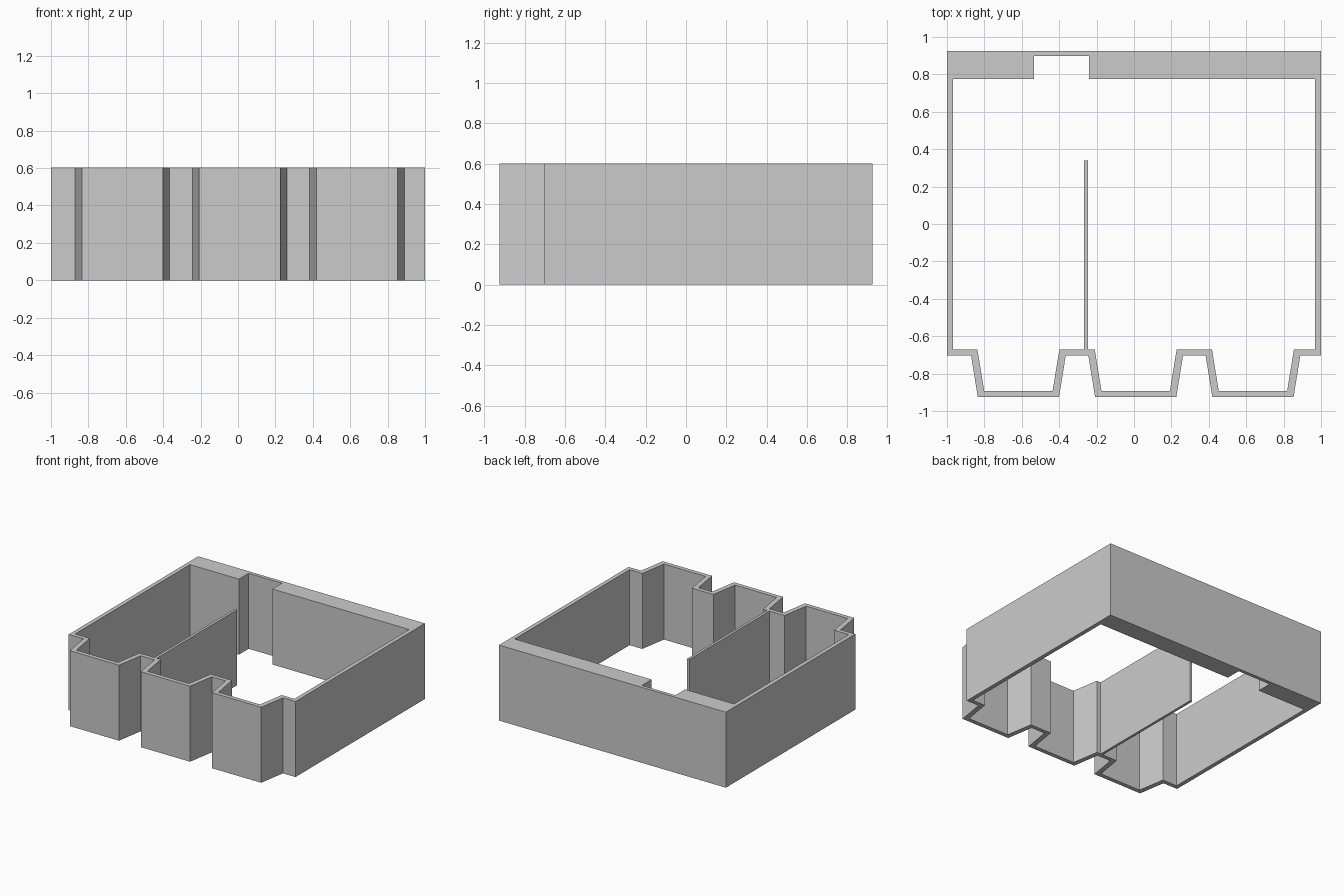
import bpy, bmesh

if "Cube" in bpy.data.objects:
    bpy.data.objects.remove(bpy.data.objects["Cube"])

HEIGHT = 0.602
BACK, FRONT = 0.926, -0.926
BAY_CENTRES = (-0.618, 0.009, 0.636)


def prism(name, *loops):
    """Extrude a flat outline (extra loops become holes) up from z = 0."""
    bm = bmesh.new()
    edges = []
    for loop in loops:
        vs = [bm.verts.new((x, y, 0)) for x, y in loop]
        edges += [bm.edges.new((a, b)) for a, b in zip(vs, vs[1:] + vs[:1])]
    bmesh.ops.triangle_fill(bm, edges=edges, use_beauty=True)
    ext = bmesh.ops.extrude_face_region(bm, geom=bm.faces[:])
    top = [g for g in ext["geom"] if isinstance(g, bmesh.types.BMVert)]
    bmesh.ops.translate(bm, verts=top, vec=(0, 0, HEIGHT))
    bmesh.ops.recalc_face_normals(bm, faces=bm.faces[:])
    mesh = bpy.data.meshes.new(name)
    bm.to_mesh(mesh)
    bm.free()
    obj = bpy.data.objects.new(name, mesh)
    bpy.context.collection.objects.link(obj)
    return obj


def bay_front(wall_x, wall_y, bay_y, half_root, half_tip):
    """Front wall line from left to right, stepping out into three tapered bays."""
    pts = [(-wall_x, wall_y)]
    for c in BAY_CENTRES:
        pts += [(c - half_root, wall_y), (c - half_tip, bay_y),
                (c + half_tip, bay_y), (c + half_root, wall_y)]
    return pts + [(wall_x, wall_y)]


# Outer walls: thin sides and bays, thick back wall with a niche
outer = bay_front(1.0, -0.704, FRONT, 0.253, 0.217) + [(1.0, BACK), (-1.0, BACK)]
inner = bay_front(0.967, -0.671, -0.892, 0.219, 0.183) + [
    (0.967, 0.776), (-0.241, 0.776), (-0.241, 0.898),
    (-0.535, 0.898), (-0.535, 0.776), (-0.967, 0.776)]
prism("outer_walls", outer, inner)

# Thin partition running back from the front wall
prism("partition_wall", [(-0.267, -0.671), (-0.246, -0.671), (-0.246, 0.34), (-0.267, 0.34)])
